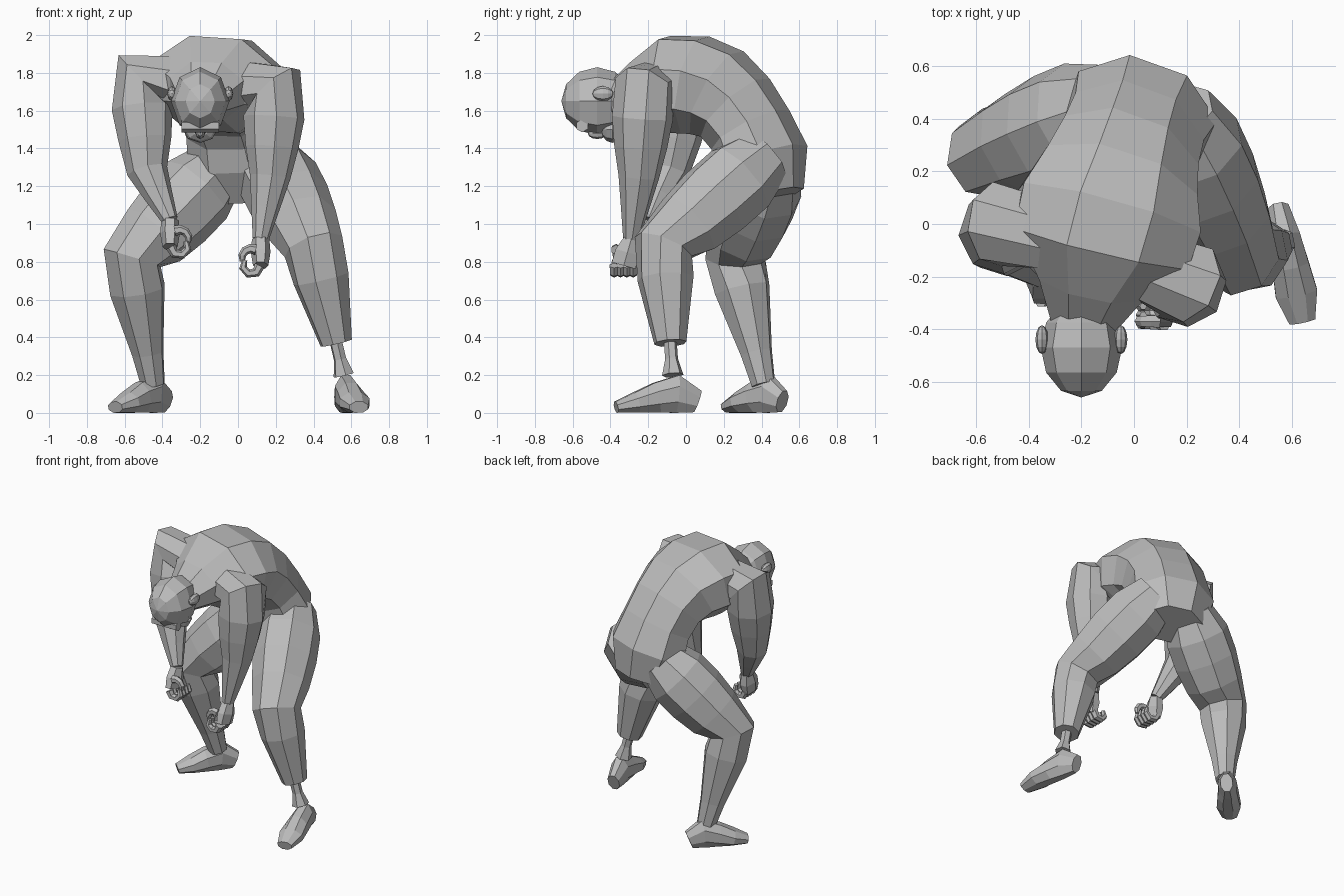
import bpy
import bmesh
import math
from mathutils import Matrix, Vector

cube = bpy.data.objects.get("Cube")
if cube:
    bpy.data.objects.remove(cube, do_unlink=True)

clay = bpy.data.materials.new("grey clay")
clay.use_nodes = True
grey = (.5, .5, .5, 1)
clay.diffuse_color = grey
clay.node_tree.nodes["Principled BSDF"].inputs["Base Color"].default_value = grey


def finish(name, bm):
    """Turn a bmesh into a flat shaded object."""
    bmesh.ops.recalc_face_normals(bm, faces=bm.faces)
    mesh = bpy.data.meshes.new(name)
    bm.to_mesh(mesh)
    bm.free()
    mesh.materials.append(clay)
    obj = bpy.data.objects.new(name, mesh)
    bpy.context.collection.objects.link(obj)


def tube(name, path, widths, side, depths=None, sides=8):
    """Skin faceted rings along a path, each as wide along side as its half width."""
    bm = bmesh.new()
    grow = 1 / math.cos(math.pi / sides)
    rings = []
    for i, (point, width, depth) in enumerate(zip(path, widths, depths or widths)):
        before = point - path[max(i - 1, 0)]
        after = path[min(i + 1, len(path) - 1)] - point
        along = (before.normalized() + after.normalized()).normalized()
        u = (side - along * side.dot(along)).normalized()
        v = along.cross(u)
        angles = [math.tau * (k + .5) / sides for k in range(sides)]
        rings.append([bm.verts.new(point + grow * (u * math.cos(a) * width + v * math.sin(a) * depth))
                      for a in angles])
    for low, high in zip(rings, rings[1:]):
        for k in range(sides):
            j = (k + 1) % sides
            bm.faces.new((low[k], low[j], high[j], high[k]))
    bm.faces.new(rings[0])
    bm.faces.new(rings[-1])
    finish(name, bm)


def ball(name, centre, size):
    """Faceted ellipsoid with its poles along y."""
    bm = bmesh.new()
    place = Matrix.Translation(centre) @ Matrix.Diagonal((*size, 1)) @ Matrix.Rotation(math.pi / 2, 4, "X")
    bmesh.ops.create_uvsphere(bm, u_segments=8, v_segments=6, radius=1, matrix=place)
    finish(name, bm)


def divide(start, end, steps):
    """Evenly spaced points from start up to, but not including, end."""
    return [start.lerp(end, i / steps) for i in range(steps)]


across = Vector((.95, -.3, -.07))   # line through the twisted shoulders
forward = Vector((.3, .95, 0))      # line along the chest
right = Vector((1, 0, 0))
back = Vector((0, 1, 0))

# Torso: the spine is one curve that bends from the pelvis over to the neck
pelvis, bend, neck = Vector((.05, .45, 1.15)), Vector((-.05, .3, 2)), Vector((-.2, -.4, 1.63))
spine = [pelvis.lerp(bend, i / 8).lerp(bend.lerp(neck, i / 8), i / 8) for i in range(9)]
torso_widths = (.2, .28, .26, .27, .3, .35, .34, .2, .11)
tube("torso", spine, torso_widths, across, [min(w * .8, .25) for w in torso_widths])

# Legs: thigh, knee, calf and ankle in even steps
leg_widths = (.15, .2, .2, .18, .15, .14, .11, .08, .06)


def leg(hip, knee, ankle):
    return divide(hip, knee, 4) + divide(knee, ankle, 4) + [ankle]


left_leg = leg(Vector((.15, .42, 1.36)), Vector((.4, -.12, .88)), Vector((.56, -.07, .2)))
right_leg = leg(Vector((-.1, .45, 1.3)), Vector((-.56, .26, .82)), Vector((-.45, .41, .15)))
left_turn, right_turn = Vector((1, .2, 0)), Vector((.6, -.8, 0))
tube("left_leg", left_leg[:-1], leg_widths, left_turn)
tube("left_ankle", divide(left_leg[-2], left_leg[-1], 2) + [left_leg[-1]],
     (.03, .03, .05), left_turn, sides=6)
tube("right_leg", right_leg, leg_widths, right_turn)


# Feet: flat soles, a high instep and a low wide toe
def foot(name, heel, toe, side):
    path = divide(heel, toe, 4) + [toe]
    heights = (.06, .1, .08, .055, .03)
    for point, height in zip(path, heights):
        point.z = height
    tube(name, path, (.04, .06, .07, .08, .05), side, heights)


foot("left_foot", Vector((.55, .06, 0)), Vector((.64, -.37, 0)), left_turn)
foot("right_foot", Vector((-.38, .51, 0)), Vector((-.65, .22, 0)), right_turn)


# Hands: a palm with four curled fingers and a thumb; flip mirrors the curl
def hand(name, wrist, flip):
    def curl(x, y, z, radius, first, last):
        turns = [math.radians(first + (last - first) * i / 4) for i in range(5)]
        return [wrist + Vector((flip * (x + radius * math.cos(a)), y, z + radius * math.sin(a)))
                for a in turns]

    knuckles = wrist + Vector((0, -.04, -.14))
    tube(name + "_palm", divide(wrist, knuckles, 2) + [knuckles], (.04, .065, .065), back,
         (.04, .045, .035), sides=6)
    taper = (.024, .022, .02, .018, .012)
    for i, finger in enumerate(("index", "middle", "ring", "little")):
        tube(name + "_" + finger + "_finger", curl(-.05, i / 30 - .09, -.14, .045, 0, -220),
             taper, back, sides=6)
    tube(name + "_thumb", curl(-.05, -.08, -.1, .05, 60, 200), taper, back, sides=6)


# Arms: out from the chest, over the shoulder and down to the wrist
def arm(name, shoulder, elbow, wrist, flip):
    path = [shoulder.lerp(spine[6], .5)] + divide(shoulder, elbow, 3) + divide(elbow, wrist, 2) + [wrist]
    tube(name + "_arm", path, (.13, .15, .15, .13, .1, .07, .04), forward)
    hand(name + "_hand", wrist, flip)


arm("left", Vector((.2, -.22, 1.72)), Vector((.17, -.25, 1.25)), Vector((.12, -.29, .92)), 1)
arm("right", Vector((-.52, 0, 1.78)), Vector((-.48, -.09, 1.28)), Vector((-.36, -.2, 1.02)), -1)

# Head: bowed, so the crown points forward and the face looks down
skull = Vector((-.2, -.47, 1.65))
ball("head", skull, (.155, .19, .18))
ball("jaw", skull + Vector((0, .08, -.15)), (.09, .06, .07))
ball("nose", skull + Vector((0, 0, -.17)), (.025, .05, .03))
brow = skull + Vector((0, -.08, -.13))
tube("brow", [brow - right * .1, brow, brow + right * .1], (.03, .03, .03), back, sides=6)
for name, way in (("left_ear", 1), ("right_ear", -1)):
    ball(name, skull + Vector((way * .15, .03, .04)), (.025, .055, .04))
